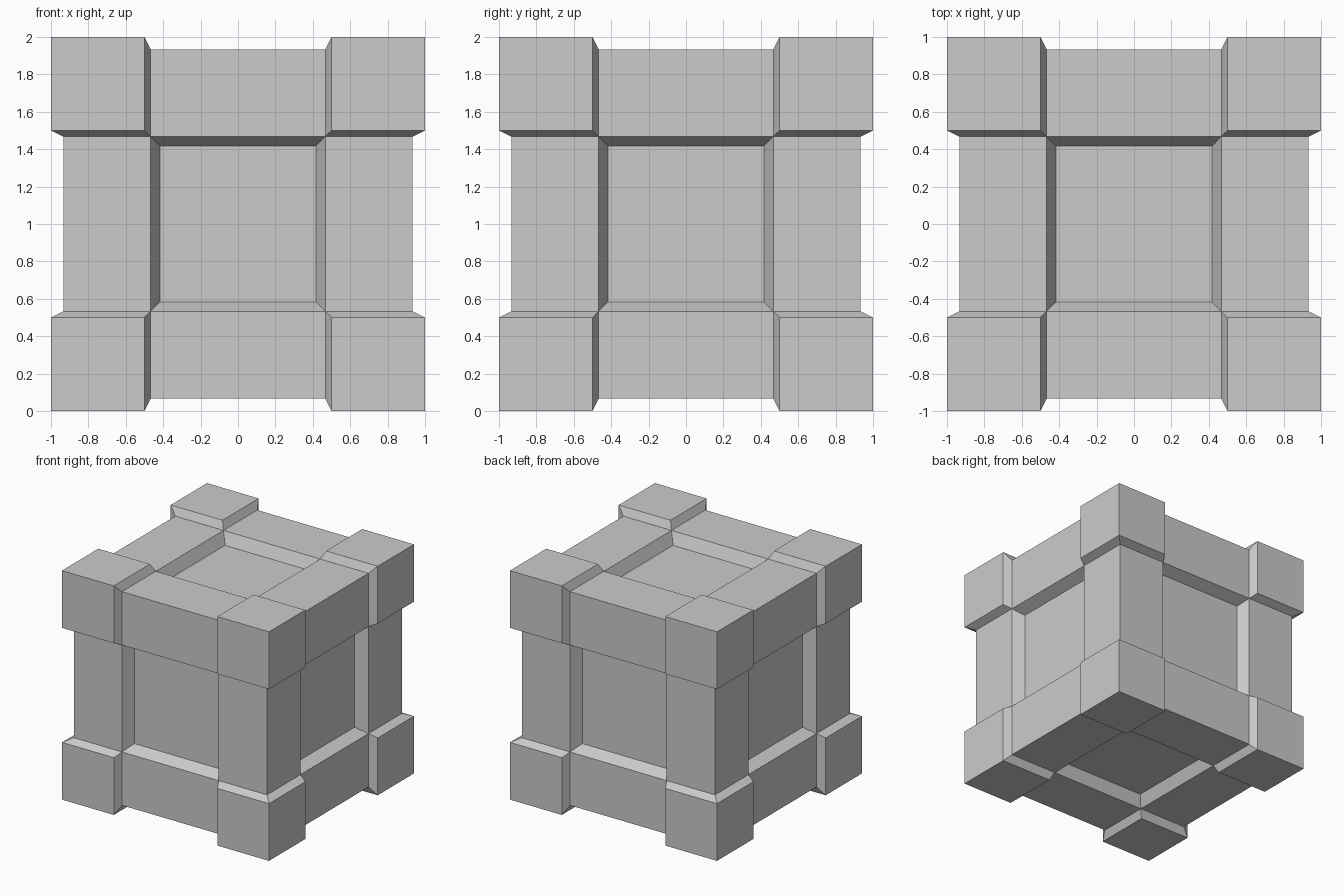
import bpy, bmesh
from math import radians
from mathutils import Matrix, Vector

if "Cube" in bpy.data.objects:
    bpy.data.objects.remove(bpy.data.objects["Cube"])

CORNER, BEAM, PANEL = 1.0, 0.933, 0.834   # heights of the three levels from the centre
C, B, P = 0.5, 0.467, 0.418               # half-openings at the three levels

bm = bmesh.new()


def quad(points, turn):
    bm.faces.new([bm.verts.new(turn @ Vector(p)) for p in points])


# quarter of one side: panel bevel, edge beam, corner block top and its two bevels
quarter = [
    [(-P, P, PANEL), (P, P, PANEL), (B, B, BEAM), (-B, B, BEAM)],
    [(-B, B, BEAM), (B, B, BEAM), (B, BEAM, BEAM), (-B, BEAM, BEAM)],
    [(C, C, CORNER), (1, C, CORNER), (1, 1, CORNER), (C, 1, CORNER)],
    [(C, C, CORNER), (C, 1, CORNER), (B, BEAM, BEAM), (B, B, BEAM)],
    [(C, C, CORNER), (B, B, BEAM), (BEAM, B, BEAM), (1, C, CORNER)],
]
panel = [(-P, -P, PANEL), (P, -P, PANEL), (P, P, PANEL), (-P, P, PANEL)]

# six sides of the crate
sides = [Matrix.Rotation(radians(a), 4, 'X') for a in (0, 90, 180, 270)]
sides += [Matrix.Rotation(radians(a), 4, 'Y') for a in (90, 270)]
for side in sides:
    quad(panel, side)
    for k in range(4):
        turn = side @ Matrix.Rotation(radians(90 * k), 4, 'Z')
        for face in quarter:
            quad(face, turn)

# weld the sides into one closed shell standing on the ground
bmesh.ops.remove_doubles(bm, verts=bm.verts, dist=0.001)
bmesh.ops.recalc_face_normals(bm, faces=bm.faces)
bmesh.ops.translate(bm, verts=bm.verts, vec=(0, 0, 1))

mesh = bpy.data.meshes.new("crate")
bm.to_mesh(mesh)
bm.free()
bpy.context.collection.objects.link(bpy.data.objects.new("crate", mesh))
